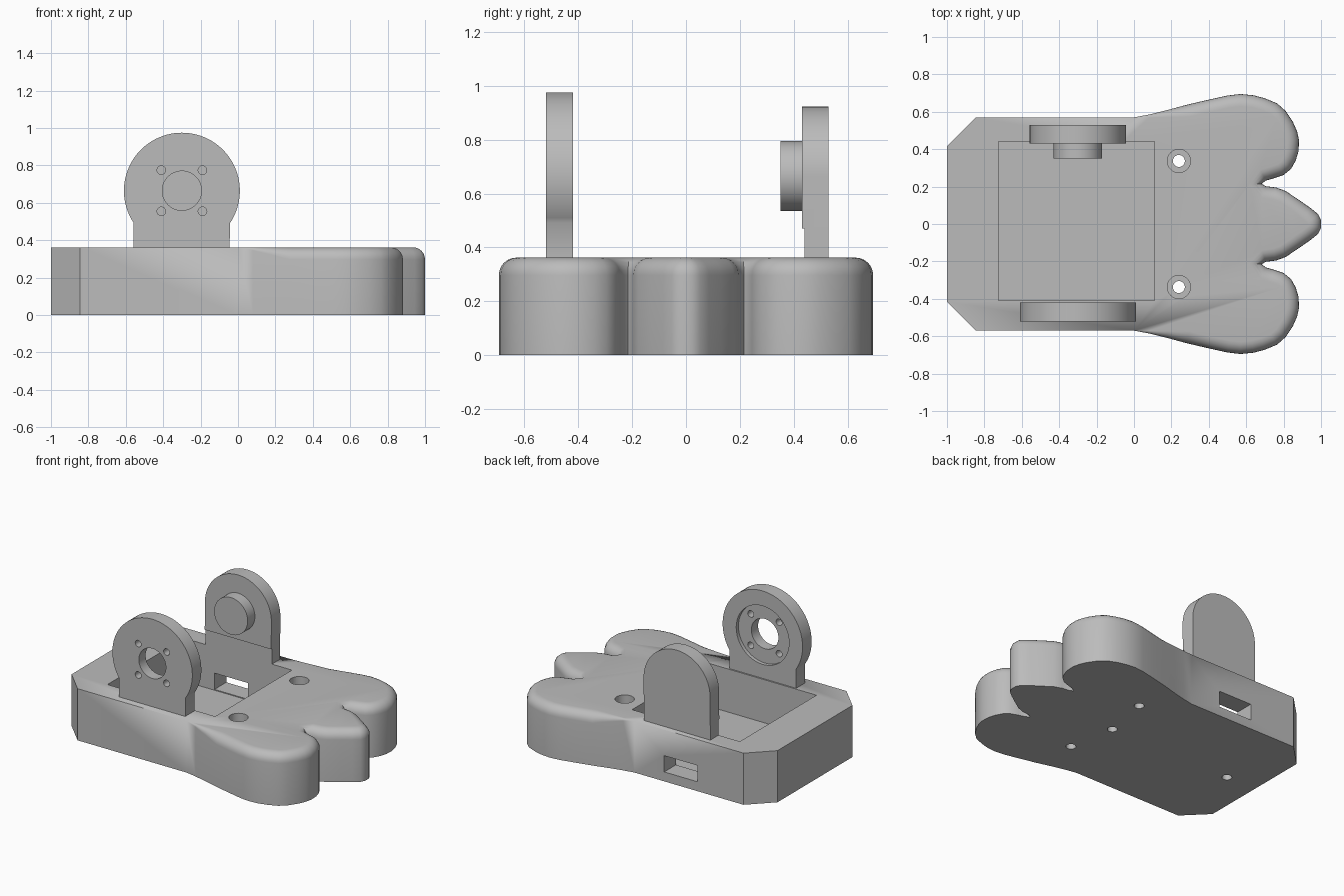
import bpy, bmesh, math
from mathutils import Vector

if "Cube" in bpy.data.objects:
    bpy.data.objects.remove(bpy.data.objects["Cube"])

H = 0.362          # body height
FILLET = 0.065     # rounding of the paw's top edge
SIDE = 0.57        # half width of the straight body
CX, CZ = -0.30, 0.665   # pivot axis shared by both brackets

gray = bpy.data.materials.new("plain gray")
gray.use_nodes = True
gray.diffuse_color = (0.5, 0.5, 0.5, 1)
gray.node_tree.nodes["Principled BSDF"].inputs["Base Color"].default_value = (0.5, 0.5, 0.5, 1)


def loft(name, rings):
    """Closed solid from a stack of equal-length rings."""
    bm = bmesh.new()
    loops = [[bm.verts.new(p) for p in ring] for ring in rings]
    n = len(loops[0])
    for a, b in zip(loops, loops[1:]):
        for i in range(n):
            j = (i + 1) % n
            bm.faces.new((a[i], a[j], b[j], b[i]))
    bm.faces.new(loops[0][::-1])
    bm.faces.new(loops[-1])
    bmesh.ops.remove_doubles(bm, verts=bm.verts, dist=1e-5)
    bmesh.ops.recalc_face_normals(bm, faces=bm.faces)
    mesh = bpy.data.meshes.new(name)
    bm.to_mesh(mesh)
    bm.free()
    mesh.materials.append(gray)
    obj = bpy.data.objects.new(name, mesh)
    bpy.context.collection.objects.link(obj)
    return obj


def box(name, x, y, z):
    return loft(name, [[(x[i], y[j], h) for i, j in ((0, 0), (1, 0), (1, 1), (0, 1))] for h in z])


def plate(name, outline, y0, y1):
    """Extrude an x-z outline along y."""
    return loft(name, [[(x, y, z) for x, z in outline] for y in (y0, y1)])


def arc(cx, cy, r, start=0, end=360, steps=48):
    count = steps if end - start == 360 else steps + 1
    angles = [math.radians(start + (end - start) * i / steps) for i in range(count)]
    return [(cx + r * math.cos(a), cy + r * math.sin(a)) for a in angles]


def pin_z(x, y, r, z0, z1):
    return loft("hole_cutter", [[(px, py, z) for px, py in arc(x, y, r, steps=32)] for z in (z0, z1)])


def cut(obj, cutters):
    bpy.context.view_layer.objects.active = obj
    for c in cutters:
        c.hide_render = True
        mod = obj.modifiers.new("cut", 'BOOLEAN')
        mod.operation, mod.solver, mod.object = 'DIFFERENCE', 'EXACT', c
        bpy.ops.object.modifier_apply(modifier=mod.name)
        bpy.data.objects.remove(c)


def smooth(obj):
    bpy.ops.object.select_all(action='DESELECT')
    obj.select_set(True)
    bpy.context.view_layer.objects.active = obj
    bpy.ops.object.shade_smooth_by_angle(angle=math.radians(38))


# Body: half outline from heel to middle toe, mirrored across y
half = [(-1, 0.415), (-0.845, SIDE), (0, SIDE), (0.08, 0.585), (0.17, 0.607),
        (0.28, 0.637), (0.4, 0.665), (0.5, 0.687), (0.57, 0.695), (0.64, 0.688),
        (0.7, 0.672), (0.765, 0.645), (0.81, 0.605), (0.85, 0.545), (0.872, 0.495),
        (0.882, 0.45), (0.88, 0.39), (0.865, 0.34), (0.84, 0.295), (0.80, 0.262),
        (0.75, 0.245), (0.705, 0.232), (0.683, 0.215), (0.705, 0.202), (0.76, 0.195),
        (0.81, 0.177), (0.88, 0.13), (0.945, 0.085), (0.985, 0.052), (1, 0.022)]
outline = half + [(x, -y) for x, y in reversed(half)]


def body_ring(angle):
    ring = []
    n = len(outline)
    for i, (x, y) in enumerate(outline):
        p = Vector((x, y))
        d0 = (p - Vector(outline[i - 1])).normalized()
        d1 = (Vector(outline[(i + 1) % n]) - p).normalized()
        t = (d0 + d1).normalized()
        inward = Vector((t.y, -t.x))
        # Rounding fades out where the paw meets the straight sides
        r = FILLET if x > 0.27 else min(FILLET, max(0, abs(y) - SIDE))
        q = p + inward * r * (1 - math.cos(angle))
        ring.append((q.x, q.y, H - r + r * math.sin(angle)))
    return ring


STEPS = 6
rings = [[(x, y, 0) for x, y in outline]]
rings += [body_ring(math.pi / 2 * k / STEPS) for k in range(STEPS + 1)]
body = loft("paw_body", rings)

# Electronics pocket, side port, stepped screw holes, blind underside holes
cutters = [box("pocket_cutter", (-0.725, 0.11), (-0.41, 0.44), (0.06, 0.5)),
           box("port_cutter", (-0.49, -0.23), (0.4, 0.7), (0.066, 0.18))]
for y in (-0.337, 0.337):
    cutters += [pin_z(0.24, y, 0.032, -0.1, 0.5), pin_z(0.24, y, 0.062, 0.18, 0.5)]
for x in (-0.77, 0.18):
    cutters.append(pin_z(x, 0, 0.032, -0.1, 0.2))
cut(body, cutters)
smooth(body)

# Front bracket: round motor plate on a narrower foot
X0, X1 = -0.56, -0.045
HALF = (X1 - X0) / 2
R = 0.31
drop = math.degrees(math.acos(HALF / R))
front = plate("front_bracket",
              [(X0, H), (X1, H)] + arc(CX, CZ, R, -drop, 180 + drop, 64), -0.52, -0.42)
cutters = [plate("shaft_cutter", arc(CX, CZ, 0.105), -0.6, -0.3),
           plate("recess_cutter", arc(CX, CZ, 0.205), -0.445, -0.3)]
for sx in (-1, 1):
    for sz in (-1, 1):
        cutters.append(plate("screw_cutter",
                             arc(CX + sx * 0.11, CZ + sz * 0.11, 0.023, steps=24), -0.6, -0.3))
cut(front, cutters)
smooth(front)

# Rear bracket: arched plate, its foot stepped back above the pocket wall
rear = plate("rear_bracket",
             [(X0, H), (X1, H)] + arc(CX, CZ, HALF, 0, 180, 40), 0.43, 0.53)
cut(rear, [box("step_cutter", (-1, 1), (0.3, 0.44), (0.2, 0.47))])
smooth(rear)

# Pivot boss on the rear bracket
boss = plate("pivot_boss", arc(CX, CZ, 0.13), 0.35, 0.435)
smooth(boss)
